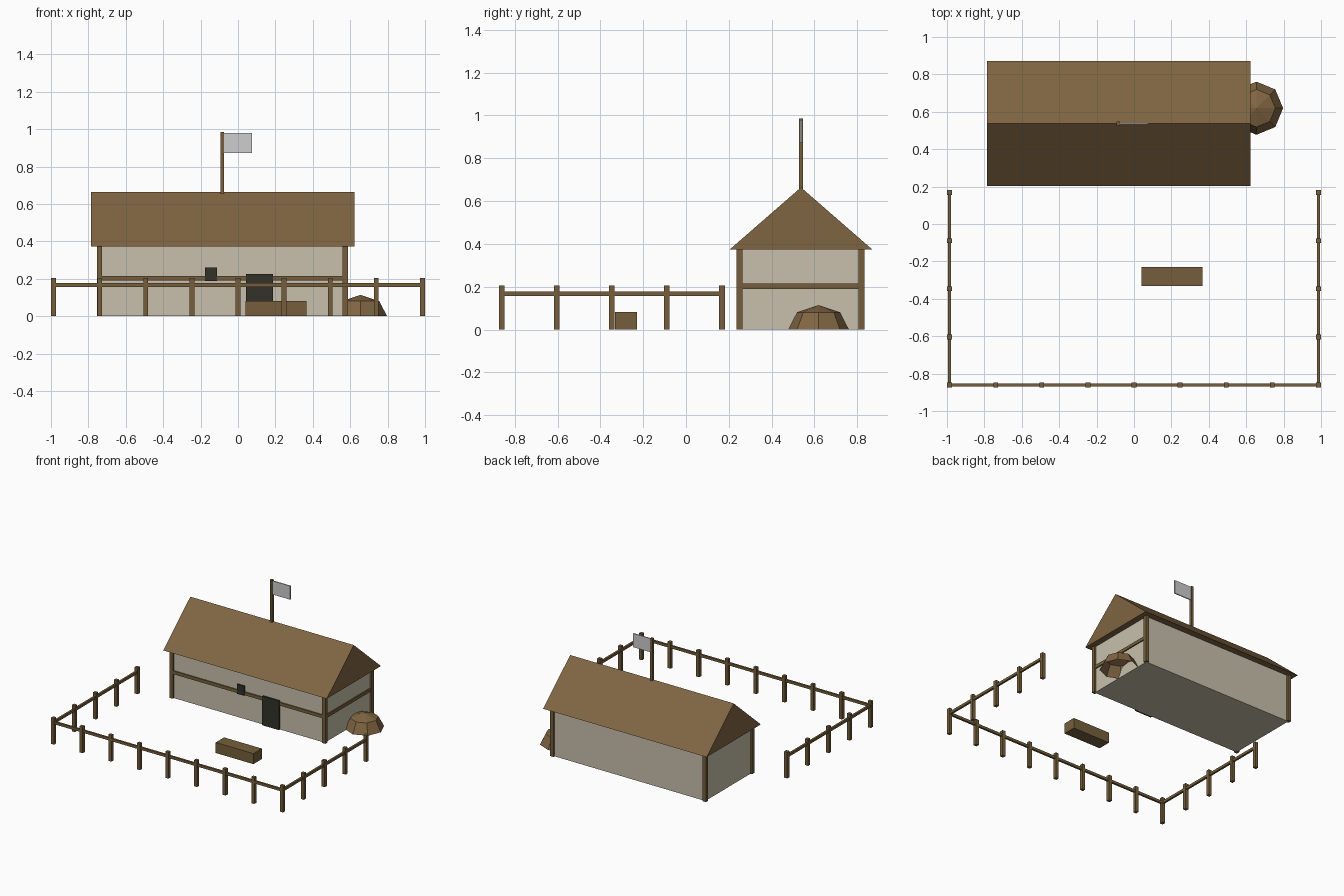
import bpy, bmesh, math

if "Cube" in bpy.data.objects:
    bpy.data.objects.remove(bpy.data.objects["Cube"])


def material(name, srgb):
    lin = [(c / 255 / 12.92) if c / 255 <= 0.04045 else ((c / 255 + 0.055) / 1.055) ** 2.4 for c in srgb]
    m = bpy.data.materials.new(name)
    m.diffuse_color = (*lin, 1)
    m.use_nodes = True
    m.node_tree.nodes["Principled BSDF"].inputs["Base Color"].default_value = m.diffuse_color
    return m


THATCH = material("thatch brown", (128, 101, 66))
TIMBER = material("timber brown", (118, 95, 60))
PLASTER = material("pale plaster", (200, 192, 172))
DARK = material("dark opening", (50, 50, 40))
CLOTH = material("grey cloth", (205, 205, 205))


def finish(name, bm, mat):
    bmesh.ops.recalc_face_normals(bm, faces=bm.faces)
    me = bpy.data.meshes.new(name)
    bm.to_mesh(me)
    bm.free()
    me.materials.append(mat)
    ob = bpy.data.objects.new(name, me)
    bpy.context.collection.objects.link(ob)
    return ob


def box(name, x, y, z, mat):
    """Box from (min, max) ranges on each axis."""
    bm = bmesh.new()
    bmesh.ops.create_cube(bm, size=1)
    for v in bm.verts:
        v.co = [r[0] if c < 0 else r[1] for c, r in zip(v.co, (x, y, z))]
    return finish(name, bm, mat)


def around(c, h):
    return (c - h, c + h)


# Hall: walls, corner posts and mid beams on the front and right side
X0, X1, Y0, Y1 = -0.741, 0.573, 0.25, 0.82
box("hall_walls", (X0, X1), (Y0, Y1), (0, 0.375), PLASTER)
for x in (X0, X1):
    for y in (Y0, Y1):
        box("corner_post", around(x, 0.014), around(y, 0.014), (0, 0.375), TIMBER)
box("front_beam", (X0, X1), around(Y0, 0.009), (0.19, 0.215), TIMBER)
box("side_beam", around(X1, 0.009), (Y0, Y1), (0.19, 0.215), TIMBER)
box("door", (0.043, 0.187), (Y0 - 0.014, Y0 + 0.01), (0, 0.226), DARK)
box("window", (-0.176, -0.113), (Y0 - 0.014, Y0 + 0.01), (0.187, 0.26), DARK)

# Gabled roof: triangular profile extruded along x
bm = bmesh.new()
profile = [bm.verts.new((-0.787, y, z)) for y, z in ((0.203, 0.373), (0.871, 0.373), (0.537, 0.664))]
gable = bm.faces.new(profile)
ext = bmesh.ops.extrude_face_region(bm, geom=[gable])
moved = [g for g in ext["geom"] if isinstance(g, bmesh.types.BMVert)]
bmesh.ops.translate(bm, verts=moved, vec=(1.409, 0, 0))
if not gable.is_valid or len(bm.faces) < 5:
    bm.faces.new(profile)
finish("roof", bm, THATCH)

# Flag and pole on the ridge
box("flag_pole", around(-0.084, 0.01), around(0.537, 0.01), (0.64, 0.985), TIMBER)
box("flag", (-0.075, 0.076), around(0.537, 0.004), (0.873, 0.979), CLOTH)

# Hay heap: eight-sided dome, open underneath
bm = bmesh.new()
bmesh.ops.create_uvsphere(bm, u_segments=8, v_segments=4, radius=1)
bmesh.ops.delete(bm, geom=[v for v in bm.verts if v.co.z < -0.1], context="VERTS")
for v in bm.verts:
    v.co = (0.655 + 0.142 * v.co.x, 0.619 + 0.142 * v.co.y, max(0, 0.114 * v.co.z))
finish("hay_heap", bm, THATCH)

# Water trough in the yard
box("trough", (0.04, 0.365), (-0.332, -0.229), (0, 0.082), TIMBER)

# Yard fence: posts and one rail along three sides
FX, FY0, FY1, H = 0.986, -0.861, 0.168, 0.013
spots = [(-FX + i * FX / 4, FY0) for i in range(9)]
spots += [(s * FX, FY0 + j * (FY1 - FY0) / 4) for s in (-1, 1) for j in range(1, 5)]
for x, y in spots:
    box("fence_post", around(x, H), around(y, H), (0, 0.205), TIMBER)
RAIL = (0.157, 0.177)
box("front_rail", (-FX, FX), around(FY0, 0.008), RAIL, TIMBER)
for s in (-1, 1):
    box("side_rail", around(s * FX, 0.008), (FY0, FY1), RAIL, TIMBER)
